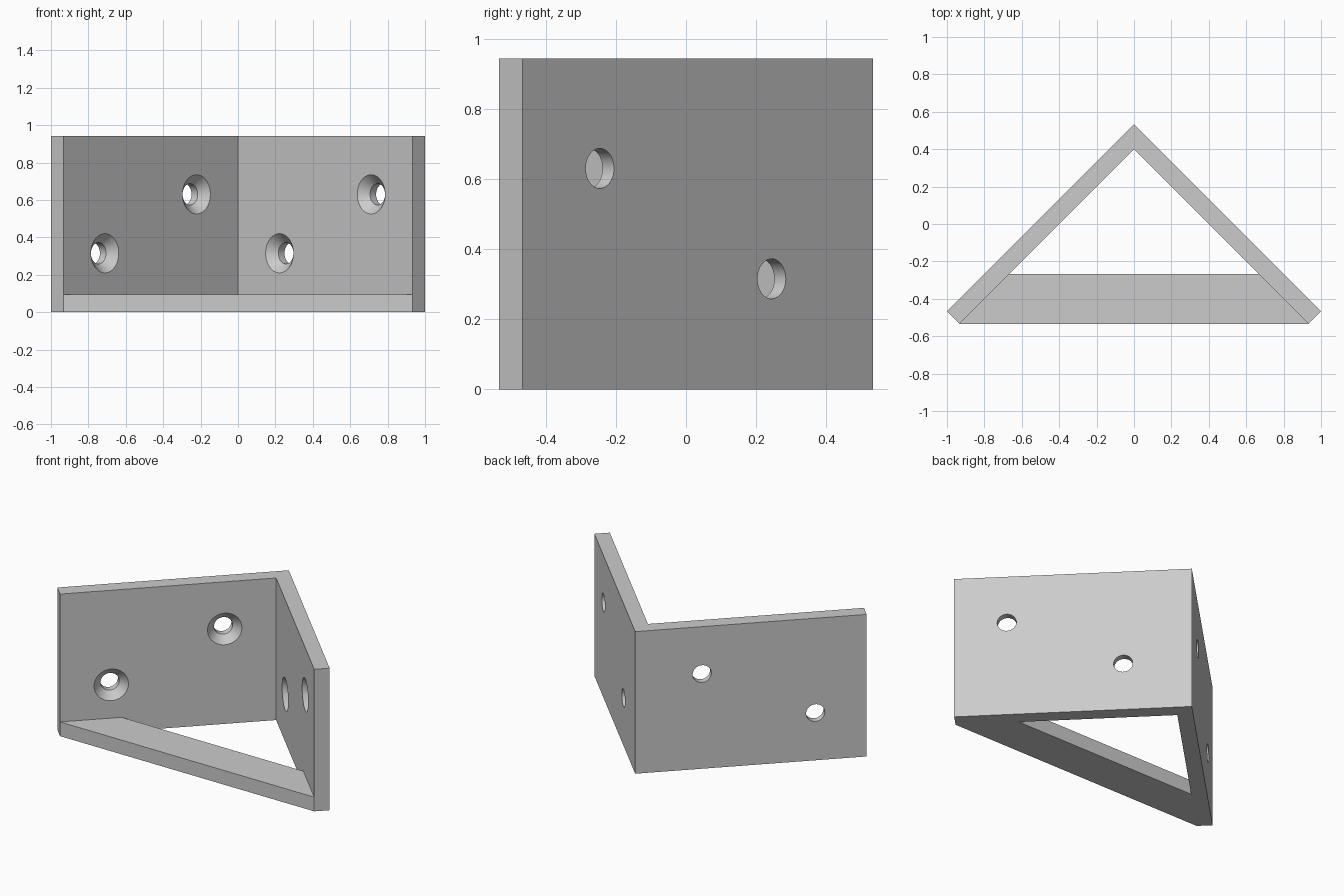
import bpy, bmesh, math
from mathutils import Vector

if "Cube" in bpy.data.objects:
    bpy.data.objects.remove(bpy.data.objects["Cube"], do_unlink=True)

HEIGHT = 0.943
BACK = 0.533          # outer corner of the angle
STEP = 0.0667         # wall thickness measured along x or y
BRACE_TOP = 0.0943

grey = bpy.data.materials.new("plain grey")
grey.use_nodes = True
grey.diffuse_color = (0.6, 0.6, 0.6, 1)
grey.node_tree.nodes["Principled BSDF"].inputs["Base Color"].default_value = (0.6, 0.6, 0.6, 1)


def make_object(name, bm):
    bmesh.ops.recalc_face_normals(bm, faces=bm.faces)
    mesh = bpy.data.meshes.new(name)
    bm.to_mesh(mesh)
    bm.free()
    mesh.materials.append(grey)
    obj = bpy.data.objects.new(name, mesh)
    bpy.context.collection.objects.link(obj)
    return obj


def prism(name, outline, height):
    bm = bmesh.new()
    face = bm.faces.new([bm.verts.new((x, y, 0)) for x, y in outline])
    top = bmesh.ops.extrude_face_region(bm, geom=[face])["geom"]
    bmesh.ops.translate(bm, vec=(0, 0, height),
                        verts=[v for v in top if isinstance(v, bmesh.types.BMVert)])
    return make_object(name, bm)


def screw_cutter(name, centre, axis, sides=64):
    """Countersunk hole: a 45 degree cone running into a straight bore."""
    across = axis.cross(Vector((0, 0, 1)))
    rings = []
    bm = bmesh.new()
    for depth, radius in ((-0.02, 0.125), (0.048, 0.057), (0.15, 0.057)):
        ring = []
        for i in range(sides):
            a = math.tau * i / sides
            offset = across * math.cos(a) + Vector((0, 0, math.sin(a)))
            ring.append(bm.verts.new(centre + axis * depth + offset * radius))
        rings.append(ring)
    for low, high in zip(rings, rings[1:]):
        for i in range(sides):
            j = (i + 1) % sides
            bm.faces.new((low[i], low[j], high[j], high[i]))
    bm.faces.new(rings[0])
    bm.faces.new(rings[-1])
    cutter = make_object(name, bm)
    cutter.hide_render = True
    return cutter


# Two upright walls meeting at a right angle
end = BACK - 1
walls = prism("angle_walls", [
    (0, BACK), (-1, end), (-1 + STEP, end - STEP), (0, BACK - 2 * STEP),
    (1 - STEP, end - STEP), (1, end)], HEIGHT)

# Countersunk screw holes, staggered in height on each wall
bpy.context.view_layer.objects.active = walls
walls.select_set(True)
for x, z in ((-0.712, 0.315), (-0.222, 0.63), (0.222, 0.315), (0.712, 0.63)):
    axis = Vector((math.copysign(1, x), 1, 0)).normalized()
    cutter = screw_cutter("screw_hole_cutter", Vector((x, BACK - 2 * STEP - abs(x), z)), axis)
    cut = walls.modifiers.new("screw_hole", 'BOOLEAN')
    cut.operation = 'DIFFERENCE'
    cut.solver = 'EXACT'
    cut.object = cutter
    bpy.ops.object.modifier_apply(modifier=cut.name)
    bpy.data.objects.remove(cutter, do_unlink=True)
bpy.ops.object.shade_smooth_by_angle(angle=math.radians(30))

# Flat brace joining the walls across the open front
front, rear = end - STEP, -0.267
inner = BACK - 2 * STEP
prism("front_brace", [
    (front - inner, front), (inner - front, front),
    (inner - rear, rear), (rear - inner, rear)], BRACE_TOP)
